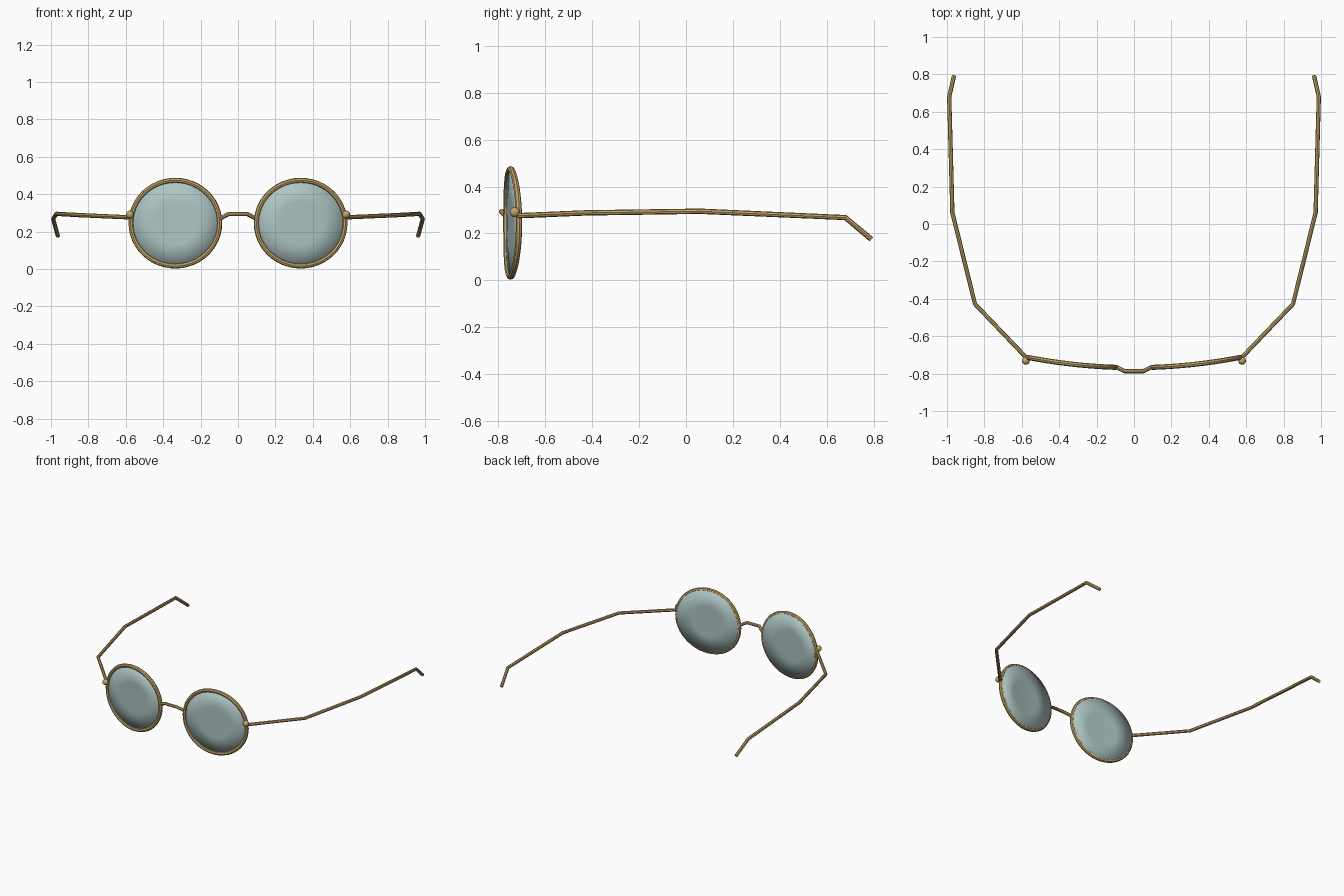
import bpy, bmesh
from math import sin, cos, pi

if "Cube" in bpy.data.objects:
    bpy.data.objects.remove(bpy.data.objects["Cube"])


def material(name, color):
    m = bpy.data.materials.new(name)
    m.diffuse_color = color
    m.use_nodes = True
    m.node_tree.nodes["Principled BSDF"].inputs["Base Color"].default_value = m.diffuse_color
    return m


brass = material("brass", (0.56, 0.38, 0.14, 1))
glass = material("tinted_glass", (0.42, 0.56, 0.55, 0.92))


def wrap(x):
    # gentle face-form curve of the front
    return -0.768 + 0.17 * x * x


def finish(obj, mat, angle):
    obj.data.materials.append(mat)
    bpy.ops.object.select_all(action='DESELECT')
    obj.select_set(True)
    bpy.context.view_layer.objects.active = obj
    if obj.type == 'CURVE':
        bpy.ops.object.convert(target='MESH')
        obj = bpy.context.object
    bpy.ops.object.shade_smooth_by_angle(angle=angle)


def wire(name, pts, radius, cyclic=False, res=2):
    cu = bpy.data.curves.new(name, 'CURVE')
    cu.dimensions = '3D'
    cu.bevel_depth = radius
    cu.bevel_resolution = res
    cu.use_fill_caps = True
    sp = cu.splines.new('POLY')
    sp.points.add(len(pts) - 1)
    for p, co in zip(sp.points, pts):
        p.co = (*co, 1)
    sp.use_cyclic_u = cyclic
    obj = bpy.data.objects.new(name, cu)
    bpy.context.collection.objects.link(obj)
    finish(obj, brass, pi / 4.5)


CX, CZ, RX, RZ, N = 0.335, 0.245, 0.237, 0.229, 48


def oval(s, k=1.0, dy=0.0):
    pts = []
    for i in range(N):
        a = 2 * pi * i / N
        x = s * CX + k * RX * cos(a)
        pts.append((x, wrap(x) + dy, CZ + k * RZ * sin(a)))
    return pts


def lens(name, s):
    # thin curved disc seated at the back of the rim
    bm = bmesh.new()
    loops = []
    for dy in (-0.003, 0.013):
        outer = [bm.verts.new(p) for p in oval(s, 0.995, dy)]
        inner = [bm.verts.new(p) for p in oval(s, 0.5, dy)]
        c = bm.verts.new((s * CX, wrap(CX) + dy, CZ))
        for i in range(N):
            j = (i + 1) % N
            bm.faces.new((outer[i], outer[j], inner[j], inner[i]))
            bm.faces.new((inner[i], inner[j], c))
        loops.append(outer)
    for i in range(N):
        j = (i + 1) % N
        bm.faces.new((loops[0][i], loops[0][j], loops[1][j], loops[1][i]))
    bmesh.ops.recalc_face_normals(bm, faces=bm.faces)
    me = bpy.data.meshes.new(name)
    bm.to_mesh(me)
    bm.free()
    obj = bpy.data.objects.new(name, me)
    bpy.context.collection.objects.link(obj)
    finish(obj, glass, pi)


# temple arm path, right side
ARM = [(0.578, -0.712, 0.276), (0.85, -0.428, 0.288), (0.971, 0.06, 0.295),
       (0.988, 0.68, 0.268), (0.963, 0.79, 0.176)]

for side, s in (("left", -1), ("right", 1)):
    wire(side + "_rim", oval(s), 0.0135, cyclic=True)
    lens(side + "_lens", s)
    wire(side + "_temple", [(s * x, y, z) for x, y, z in ARM], 0.0115)
    # hinge knob
    bpy.ops.mesh.primitive_uv_sphere_add(segments=16, ring_count=10, radius=0.021,
                                         location=(s * 0.578, -0.731, 0.291))
    bpy.context.object.name = side + "_hinge_knob"
    finish(bpy.context.object, brass, pi)

# nose bridge
wire("bridge", [(-0.095, -0.764, 0.27), (-0.05, -0.787, 0.294),
                (0.05, -0.787, 0.294), (0.095, -0.764, 0.27)], 0.0115)
